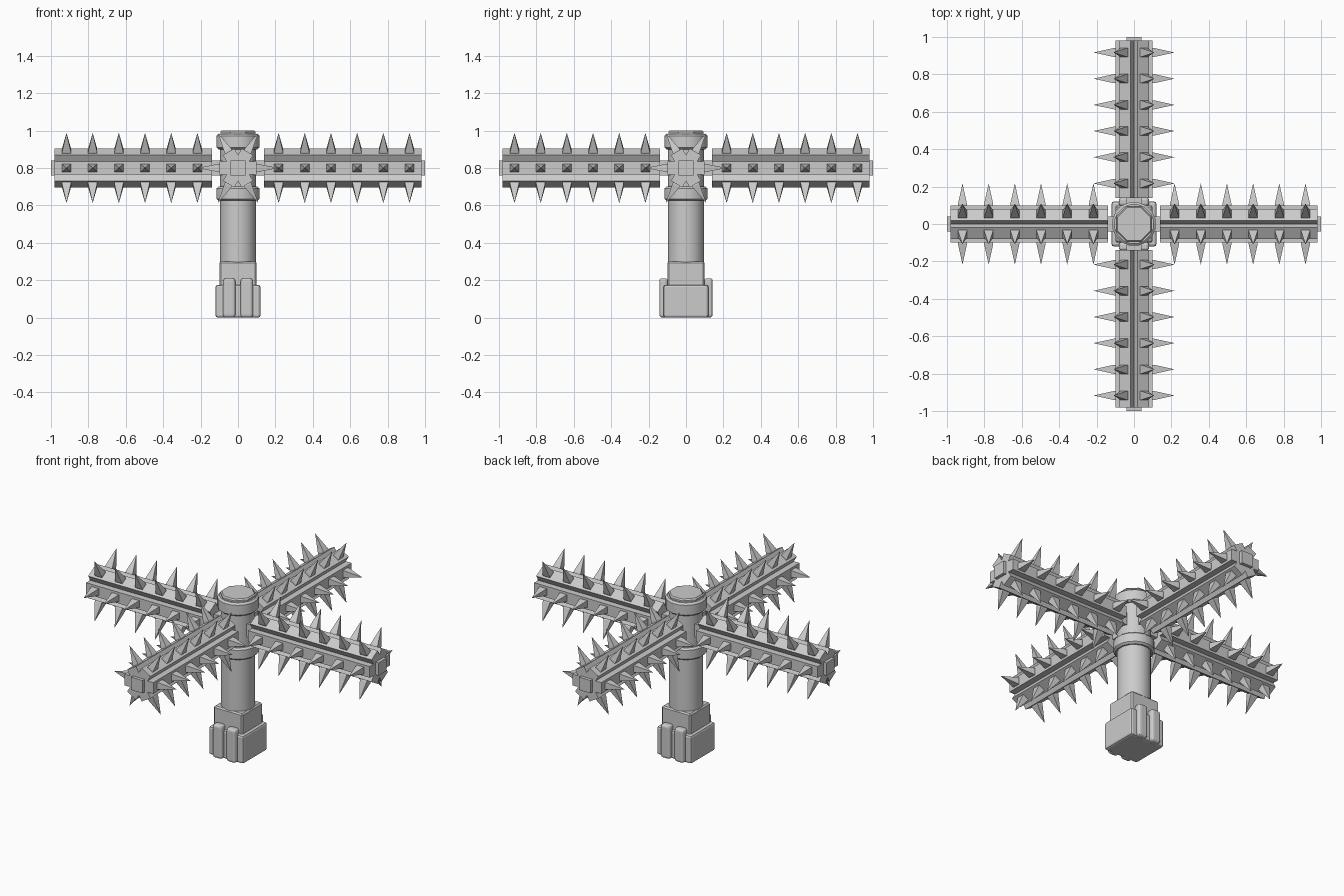
import bpy, bmesh
from math import pi, cos, sin
from mathutils import Matrix, Vector

if "Cube" in bpy.data.objects:
    bpy.data.objects.remove(bpy.data.objects["Cube"])

ARM_Z = 0.8


def finish(name, bm, smooth=None):
    bmesh.ops.recalc_face_normals(bm, faces=bm.faces)
    mesh = bpy.data.meshes.new(name)
    bm.to_mesh(mesh)
    bm.free()
    obj = bpy.data.objects.new(name, mesh)
    bpy.context.collection.objects.link(obj)
    if smooth:
        bpy.ops.object.select_all(action='DESELECT')
        obj.select_set(True)
        bpy.context.view_layer.objects.active = obj
        bpy.ops.object.shade_smooth_by_angle(angle=smooth)
    return obj


def box(name, lo, hi, bevel=0.0, segments=2):
    bm = bmesh.new()
    lo, hi = Vector(lo), Vector(hi)
    mat = Matrix.Translation((lo + hi) / 2) @ Matrix.Diagonal((*(hi - lo), 1))
    bmesh.ops.create_cube(bm, size=1, matrix=mat)
    obj = finish(name, bm)
    if bevel:
        mod = obj.modifiers.new("bevel", 'BEVEL')
        mod.width, mod.segments = bevel, segments
    return obj


def turned(name, profile, sides, smooth=None):
    """Stack of rings (radius, z) around the z axis, capped at both ends."""
    bm = bmesh.new()
    rings = []
    for r, z in profile:
        rings.append([bm.verts.new((r * cos((i + 0.5) * 2 * pi / sides),
                                    r * sin((i + 0.5) * 2 * pi / sides), z))
                      for i in range(sides)])
    for a, b in zip(rings, rings[1:]):
        for i in range(sides):
            j = (i + 1) % sides
            bm.faces.new((a[i], a[j], b[j], b[i]))
    bm.faces.new(rings[0])
    bm.faces.new(rings[-1])
    return finish(name, bm, smooth)


# Base block, clamping tabs on front and back, and neck
box("base_block", (-0.12, -0.12, 0), (0.12, 0.12, 0.175), 0.012)
for side in (-1, 1):
    for x in (-0.0475, 0.0475):
        y0, y1 = sorted((side * 0.095, side * 0.143))
        box("base_tab", (x - 0.033, y0, 0), (x + 0.033, y1, 0.21), 0.016, 3)
box("neck_block", (-0.1, -0.1, 0.16), (0.1, 0.1, 0.3), 0.008, 1)

# Post, collars and cap
turned("post", [(0.097, 0.28), (0.097, 0.97)], 16, 0.6)
for name, z0, z1 in (("lower_collar", 0.625, 0.7), ("upper_collar", 0.9, 0.982)):
    turned(name, [(0.106, z0), (0.118, z0 + 0.01), (0.118, z1 - 0.01), (0.106, z1)], 16, 0.5)
turned("cap", [(0.102, 0.96), (0.102, 0.992), (0.095, 1.0)], 8)

# Crossed square rods carrying the arms
box("rod_x", (-1, -0.04, ARM_Z - 0.04), (1, 0.04, ARM_Z + 0.04))
box("rod_y", (-0.04, -1, ARM_Z - 0.04), (0.04, 1, ARM_Z + 0.04))


def arm_beam(place):
    """Six-lobed grooved beam along local x."""
    outer, half, valley = 0.1, 0.035, 0.07
    section = []
    for k in range(6):
        turn = Matrix.Rotation(k * pi / 3, 2)
        section += [turn @ Vector((outer, -half)), turn @ Vector((outer, half))]
        a = (k + 0.5) * pi / 3
        section.append(Vector((cos(a), sin(a))) * valley)
    bm = bmesh.new()
    face = bm.faces.new([bm.verts.new((0.14, p.x, p.y)) for p in section])
    ext = bmesh.ops.extrude_face_region(bm, geom=[face], use_keep_orig=True)
    verts = [v for v in ext['geom'] if isinstance(v, bmesh.types.BMVert)]
    bmesh.ops.translate(bm, verts=verts, vec=(0.84, 0, 0))
    finish("arm_beam", bm).matrix_world = place


def arm_spikes(place):
    """Six rows of six four-sided spikes."""
    bm = bmesh.new()
    for k in range(6):
        turn = Matrix.Rotation(k * pi / 3, 4, 'X')
        for i in range(6):
            x = 0.217 + 0.14 * i
            loops = [[bm.verts.new(turn @ Vector((x + sx * 0.024, r, sz * 0.021)))
                      for sx, sz in ((-1, -1), (1, -1), (1, 1), (-1, 1))]
                     for r in (0.085, 0.108)]
            tip = bm.verts.new(turn @ Vector((x, 0.217, 0)))
            bm.faces.new(loops[0])
            for a in range(4):
                b = (a + 1) % 4
                bm.faces.new((loops[0][a], loops[0][b], loops[1][b], loops[1][a]))
                bm.faces.new((loops[1][a], loops[1][b], tip))
    finish("arm_spikes", bm).matrix_world = place


# Four spiked arms
for n in range(4):
    place = Matrix.Translation((0, 0, ARM_Z)) @ Matrix.Rotation(n * pi / 2, 4, 'Z')
    arm_beam(place)
    arm_spikes(place)
